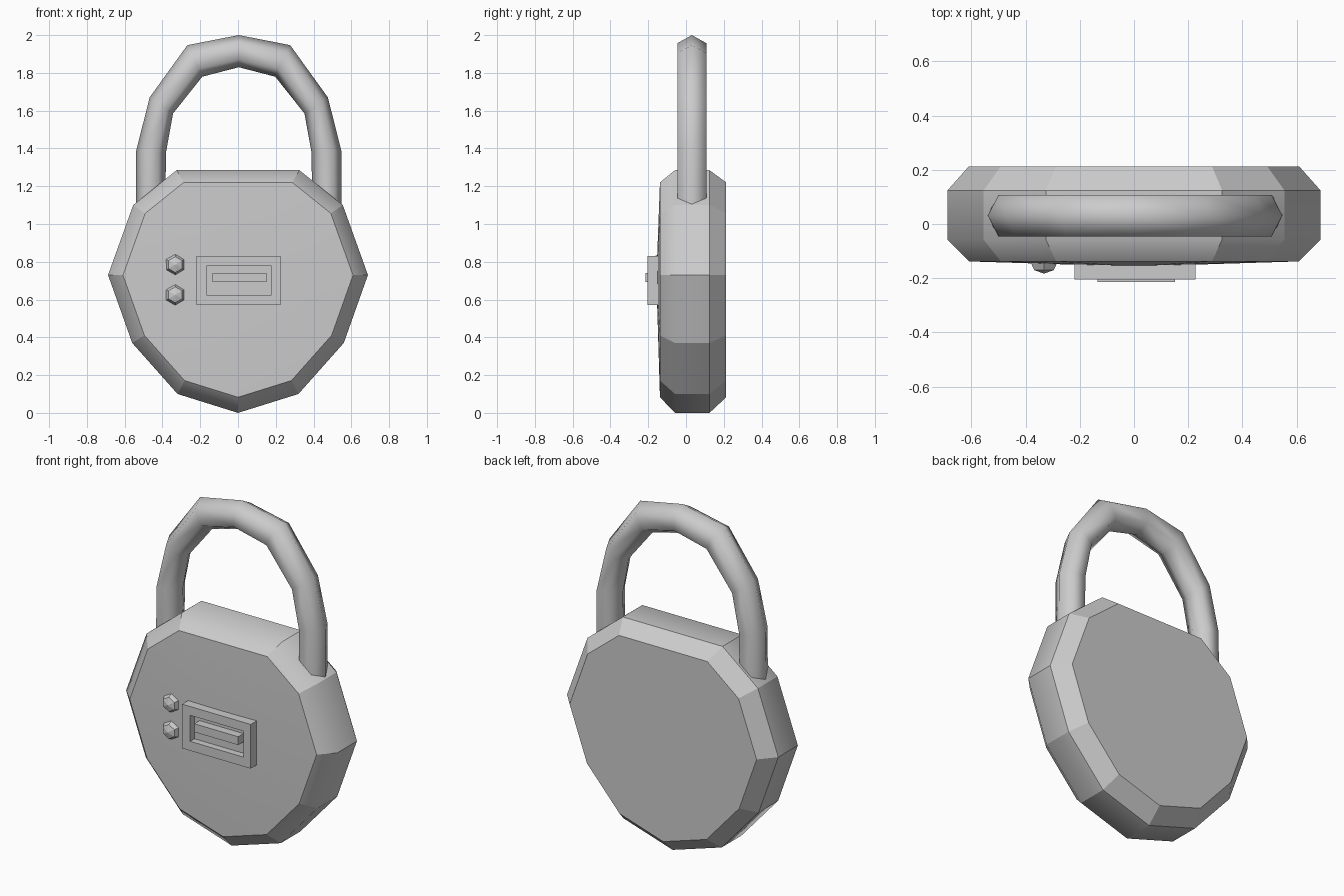
import bpy, bmesh
from math import sin, cos, pi

if "Cube" in bpy.data.objects:
    bpy.data.objects.remove(bpy.data.objects["Cube"])


def loft(name, rings, cap_start=True, cap_end=True):
    """Skin consecutive closed rings; a one-point ring becomes an apex."""
    bm = bmesh.new()
    vs = [[bm.verts.new(p) for p in r] for r in rings]
    for a, b in zip(vs, vs[1:]):
        n = max(len(a), len(b))
        for i in range(n):
            j = (i + 1) % n
            quad = [a[i % len(a)], a[j % len(a)], b[j % len(b)], b[i % len(b)]]
            bm.faces.new(list(dict.fromkeys(quad)))
    for ring, cap in ((vs[0], cap_start), (vs[-1], cap_end)):
        if cap and len(ring) > 2:
            bm.faces.new(ring)
    bmesh.ops.recalc_face_normals(bm, faces=bm.faces)
    me = bpy.data.meshes.new(name)
    bm.to_mesh(me)
    bm.free()
    ob = bpy.data.objects.new(name, me)
    bpy.context.collection.objects.link(ob)
    return ob


def rect(x0, x1, z0, z1, y):
    return [(x0, y, z0), (x1, y, z0), (x1, y, z1), (x0, y, z1)]


# Lock body: eleven-sided outline, chamfered front and back, slightly domed front
half = [(0.32, 0.10), (0.56, 0.37), (0.688, 0.73), (0.555, 1.10), (0.325, 1.285)]
outline = [(0, 0)] + half + [(-x, z) for x, z in reversed(half)]


def body_ring(scale, y):
    return [(x * scale, y, 0.72 + (z - 0.72) * scale) for x, z in outline]


body = loft("lock_body", [[(0, -0.157, 0.71)], body_ring(0.885, -0.138),
                          body_ring(1, -0.058), body_ring(1, 0.124),
                          body_ring(0.885, 0.213)])
# Soften only the front chamfer into the side band
bm = bmesh.new()
bm.from_mesh(body.data)
for f in bm.faces:
    f.smooth = True
for e in bm.edges:
    ys = [v.co.y for v in e.verts]
    on_front_edge = all(abs(y + 0.058) < 1e-4 for y in ys)
    on_dome = min(ys) < -0.15
    e.smooth = on_front_edge or on_dome
bm.to_mesh(body.data)
bm.free()

# Shackle: hexagonal bar skinned between its outer and inner arch lines
arch = [((0.545, 1.03), (0.39, 1.03)), ((0.543, 1.387), (0.385, 1.38)),
        ((0.472, 1.67), (0.348, 1.585)), ((0.272, 1.947), (0.193, 1.78))]
flip = [((-a, b), (-c, d)) for (a, b), (c, d) in reversed(arch)]
rings = []
for (ox, oz), (ix, iz) in arch + [((0, 2.0), (0, 1.83))] + flip:
    ring = []
    for k in range(6):
        t = (1 - cos(k * pi / 3)) / 2
        ring.append((0.004 + ox + (ix - ox) * t, 0.031 + 0.088 * sin(k * pi / 3),
                     oz + (iz - oz) * t))
    rings.append(ring)
shackle = loft("shackle", rings)
for p in shackle.data.polygons:
    p.use_smooth = len(p.vertices) == 4

# Keypad frame with recessed window, and the bar inside it
loft("panel_frame", [rect(-0.22, 0.226, 0.57, 0.83, -0.13),
                     rect(-0.22, 0.226, 0.57, 0.83, -0.205),
                     rect(-0.168, 0.178, 0.625, 0.778, -0.205),
                     rect(-0.168, 0.178, 0.625, 0.778, -0.165)])
loft("panel_bar", [rect(-0.135, 0.151, 0.692, 0.741, -0.16),
                   rect(-0.135, 0.151, 0.692, 0.741, -0.214)])

# Two faceted buttons
for name, z in (("upper_button", 0.785), ("lower_button", 0.625)):
    rings = [[(-0.332 + r * sin(k * pi / 3), y, z + r * cos(k * pi / 3))
              for k in range(6)] for r, y in ((0.058, -0.139), (0.042, -0.170))]
    loft(name, rings + [[(-0.332, -0.183, z)]])
